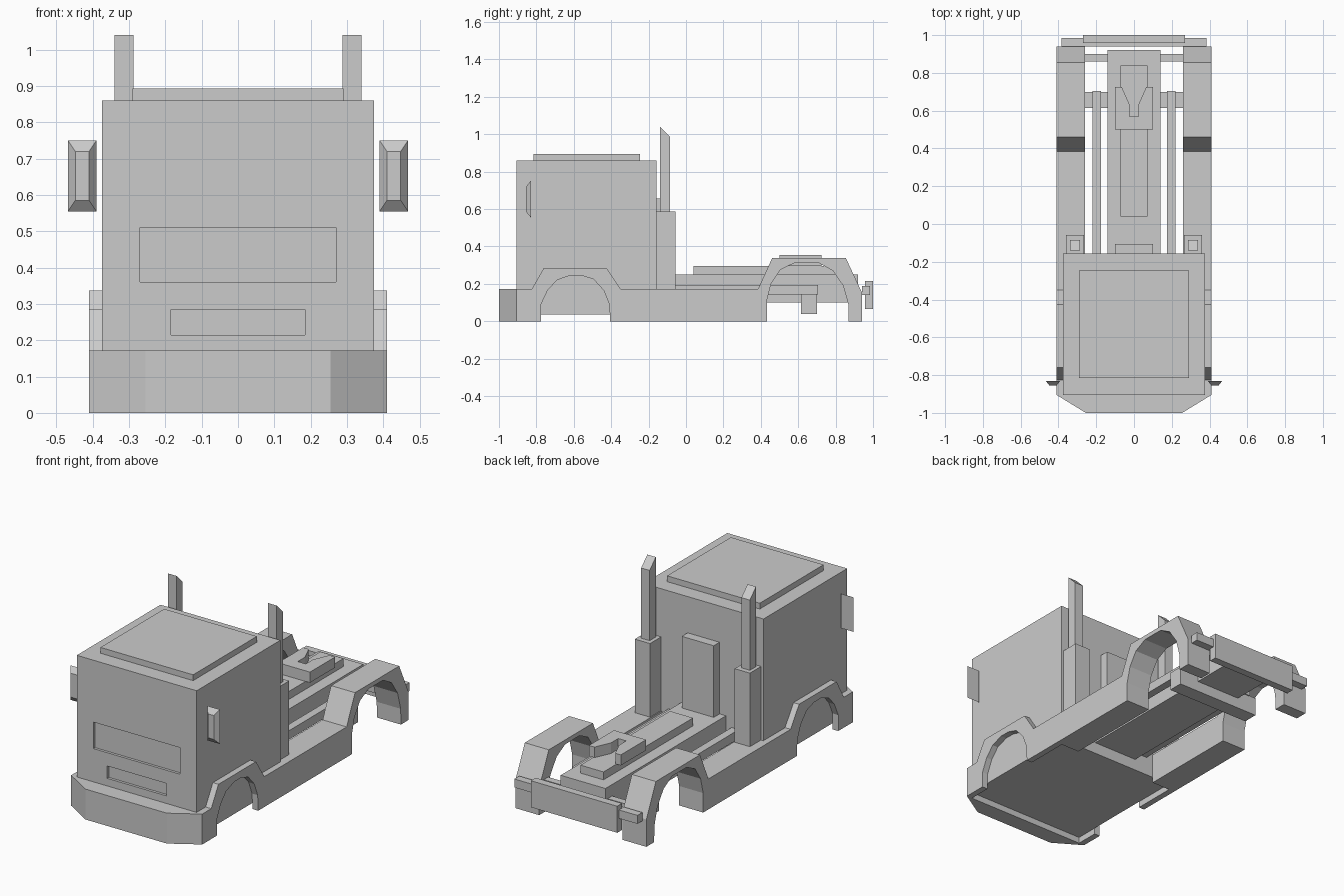
import bpy, bmesh
from mathutils import Vector

if "Cube" in bpy.data.objects:
    bpy.data.objects.remove(bpy.data.objects["Cube"])


def make(name, bm):
    bmesh.ops.recalc_face_normals(bm, faces=bm.faces[:])
    me = bpy.data.meshes.new(name)
    bm.to_mesh(me)
    bm.free()
    ob = bpy.data.objects.new(name, me)
    bpy.context.collection.objects.link(ob)
    return ob


def prism(name, pts, axis, lo, hi):
    """Extrude a profile along 'x' (points are y,z) or 'z' (points are x,y)."""
    bm = bmesh.new()
    place = (lambda p: (lo, p[0], p[1])) if axis == 'x' else (lambda p: (p[0], p[1], lo))
    face = bm.faces.new([bm.verts.new(place(p)) for p in pts])
    ext = bmesh.ops.extrude_face_region(bm, geom=[face])
    step = Vector((hi - lo, 0, 0)) if axis == 'x' else Vector((0, 0, hi - lo))
    bmesh.ops.translate(bm, verts=[v for v in ext['geom'] if isinstance(v, bmesh.types.BMVert)], vec=step)
    return make(name, bm)


def box(name, x0, x1, y0, y1, z0, z1):
    return prism(name, [(x0, y0), (x1, y0), (x1, y1), (x0, y1)], 'z', z0, z1)


def mirrored(ob):
    mod = ob.modifiers.new("mirror", 'MIRROR')
    mod.use_axis[0] = True
    return ob


# Cab with two recessed grilles
cab = box("cab", -0.375, 0.375, -0.905, -0.157, 0.035, 0.86)
for name, w, z0, z1 in (("upper_grille_cutter", 0.27, 0.36, 0.51),
                        ("lower_grille_cutter", 0.185, 0.215, 0.285)):
    cutter = box(name, -w, w, -0.95, -0.89, z0, z1)
    cutter.hide_render = True
    cutter.hide_viewport = False
    cutter.display_type = 'WIRE'
    mod = cab.modifiers.new(name, 'BOOLEAN')
    mod.operation = 'DIFFERENCE'
    mod.solver = 'EXACT'
    mod.object = cutter
box("roof_panel", -0.29, 0.29, -0.815, -0.245, 0.86, 0.893)
box("rear_cab_panel", -0.10, 0.10, -0.157, -0.105, 0.24, 0.655)

# Front bumper with angled corners
prism("front_bumper", [(-0.255, -1), (0.255, -1), (0.41, -0.905), (-0.41, -0.905)], 'z', 0, 0.172)

# Front fenders around the wheel arches
front = [(-0.905, 0), (-0.905, 0.172), (-0.825, 0.172), (-0.76, 0.285), (-0.425, 0.285),
         (-0.35, 0.172), (-0.155, 0.172), (-0.155, 0), (-0.405, 0), (-0.41, 0.09),
         (-0.44, 0.165), (-0.495, 0.225), (-0.56, 0.245), (-0.62, 0.245), (-0.69, 0.22),
         (-0.74, 0.165), (-0.775, 0.09), (-0.775, 0)]
mirrored(prism("front_fender", front, 'x', 0.375, 0.41))

# Rear side skirts and rear fenders in one profile
rear = [(-0.155, 0), (-0.155, 0.172), (0.385, 0.172), (0.46, 0.337), (0.855, 0.337),
        (0.94, 0.155), (0.94, 0), (0.87, 0), (0.868, 0.09), (0.84, 0.19), (0.785, 0.27),
        (0.71, 0.312), (0.58, 0.312), (0.505, 0.275), (0.455, 0.2), (0.432, 0.11), (0.432, 0)]
mirrored(prism("rear_skirt", rear, 'x', 0.26, 0.41))

# Exhaust stacks with slanted tips
mirrored(box("exhaust_base", 0.265, 0.36, -0.157, -0.057, 0.17, 0.588))
mirrored(prism("exhaust_pipe", [(-0.14, 0.58), (-0.085, 0.58), (-0.085, 0.985), (-0.14, 1.04)],
               'x', 0.287, 0.34))

# Wing mirrors tapering toward the front
bm = bmesh.new()
rings = []
for inset, y in ((0, -0.83), (0.02, -0.855)):
    x0, x1 = 0.39 + inset, 0.468 - inset
    z0, z1 = 0.555 + inset * 1.5, 0.75 - inset * 1.5
    rings.append([bm.verts.new((x, y, z)) for x, z in ((x0, z0), (x1, z0), (x1, z1), (x0, z1))])
for ring in rings:
    bm.faces.new(ring)
for i in range(4):
    j = (i + 1) % 4
    bm.faces.new((rings[0][i], rings[0][j], rings[1][j], rings[1][i]))
mirrored(make("wing_mirror", bm))

# Chassis beams and cross members
box("chassis_spine", -0.14, 0.14, -0.157, 0.92, 0.10, 0.25)
box("spine_plate", -0.072, 0.072, 0.04, 0.84, 0.25, 0.295)
mirrored(box("side_rail", 0.175, 0.22, -0.157, 0.705, 0.142, 0.193))
box("axle_beam", -0.262, 0.262, 0.615, 0.70, 0.04, 0.145)
box("rear_cross_bar", -0.262, 0.262, 0.86, 0.90, 0.14, 0.185)

# Trailer coupling plate with tapered slot
prism("coupling_plate", [(-0.10, 0.50), (0.10, 0.50), (0.10, 0.725), (0.065, 0.725),
                         (0.025, 0.635), (0.025, 0.57), (-0.025, 0.57), (-0.025, 0.635),
                         (-0.065, 0.725), (-0.10, 0.725)], 'z', 0.295, 0.355)

# Rear bumper and its end bar
box("rear_bumper", -0.27, 0.27, 0.957, 1.0, 0.065, 0.215)
box("rear_light_bar", -0.385, 0.385, 0.94, 0.984, 0.14, 0.188)
